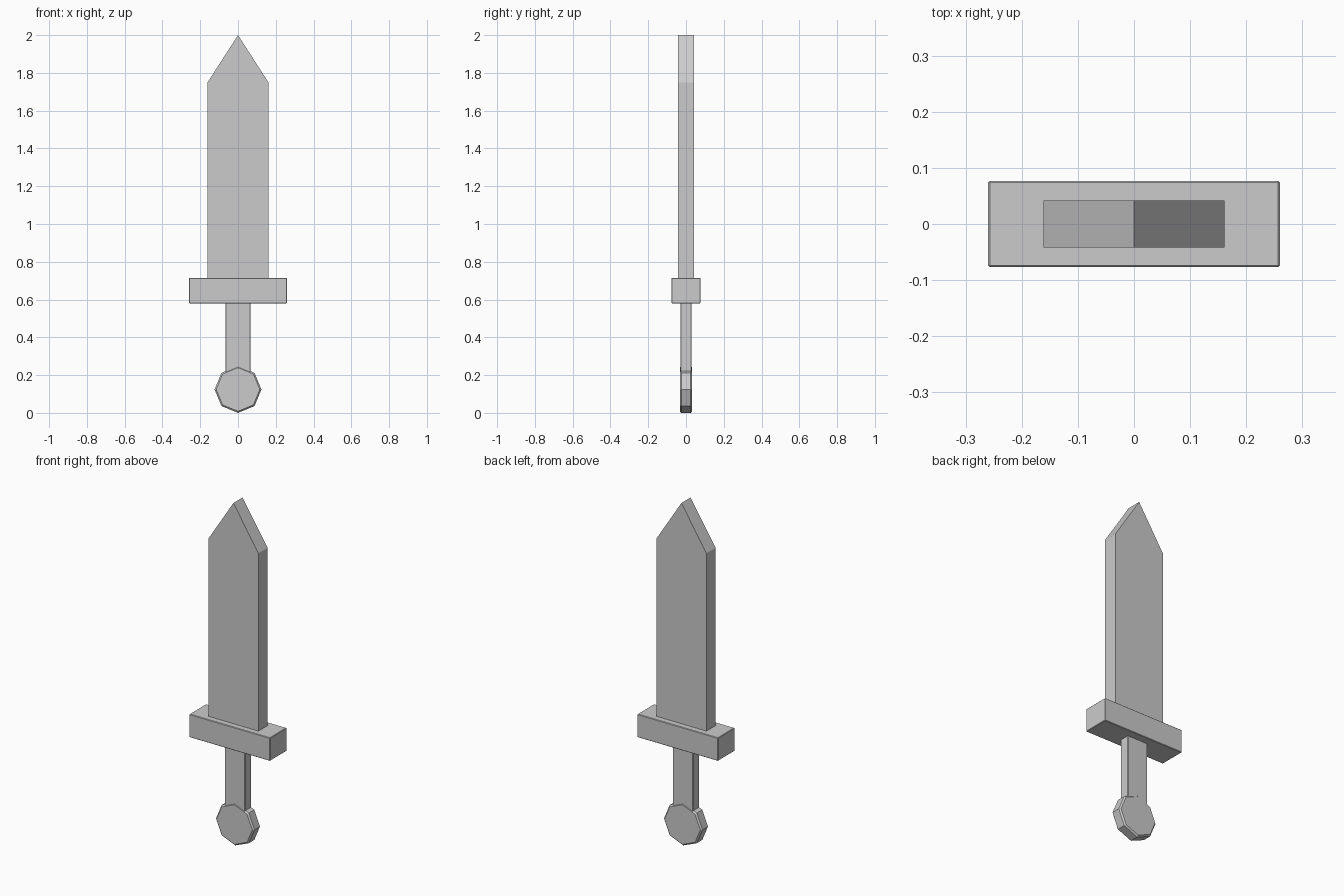
import bpy, bmesh, math

if "Cube" in bpy.data.objects:
    bpy.data.objects.remove(bpy.data.objects["Cube"])


def extrude_profile(name, points, half_depth, bevel=0.0):
    """Extrude an (x, z) outline symmetrically along y."""
    bm = bmesh.new()
    face = bm.faces.new([bm.verts.new((x, -half_depth, z)) for x, z in points])
    ext = bmesh.ops.extrude_face_region(bm, geom=[face])
    new = [v for v in ext["geom"] if isinstance(v, bmesh.types.BMVert)]
    bmesh.ops.translate(bm, verts=new, vec=(0, 2 * half_depth, 0))
    bmesh.ops.recalc_face_normals(bm, faces=bm.faces)
    mesh = bpy.data.meshes.new(name)
    bm.to_mesh(mesh)
    bm.free()
    obj = bpy.data.objects.new(name, mesh)
    bpy.context.collection.objects.link(obj)
    if bevel:
        mod = obj.modifiers.new("edge_bevel", "BEVEL")
        mod.width = bevel
        mod.segments = 1
    return obj


def rect(half_width, z0, z1):
    return [(-half_width, z0), (half_width, z0), (half_width, z1), (-half_width, z1)]


# Blade with a pointed tip
extrude_profile("blade", [(-0.161, 0.70), (0.161, 0.70), (0.161, 1.75),
                          (0, 2.0), (-0.161, 1.75)], 0.042)

# Crossguard and grip with slightly softened edges
extrude_profile("crossguard", rect(0.26, 0.58, 0.715), 0.077, 0.003)
extrude_profile("grip", rect(0.066, 0.20, 0.60), 0.03, 0.003)

# Octagonal pommel, corner pointing down, with chamfered rims
R = 0.124
octagon = [(R * math.sin(i * math.pi / 4), R - R * math.cos(i * math.pi / 4))
           for i in range(8)]
pommel = extrude_profile("pommel", octagon, 0.033, 0.008)
pommel.modifiers["edge_bevel"].limit_method = "ANGLE"
pommel.modifiers["edge_bevel"].angle_limit = math.radians(60)
